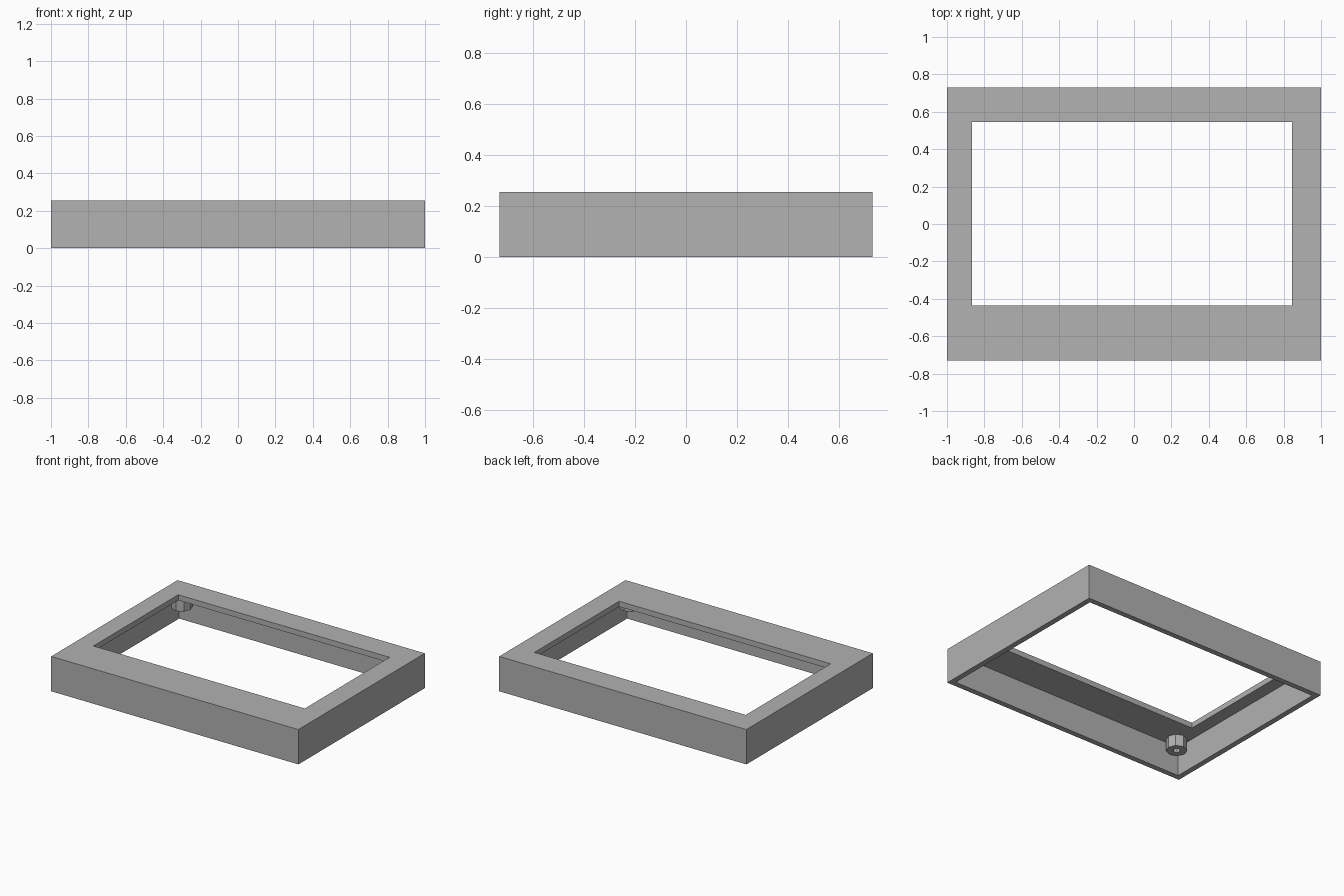
import bpy, bmesh, math

cube = bpy.data.objects.get("Cube")
if cube:
    bpy.data.objects.remove(cube)

grey = bpy.data.materials.new("plain_grey")
grey.use_nodes = True
COLOUR = (0.445, 0.445, 0.445, 1)
grey.diffuse_color = COLOUR
grey.node_tree.nodes["Principled BSDF"].inputs["Base Color"].default_value = COLOUR

HALF_X, HALF_Y, HEIGHT = 1.0, 0.73, 0.255
WALL = 0.04
CEILING = HEIGHT - WALL


def rect(x0, x1, y0, y1, z):
    return [(x0, y0, z), (x1, y0, z), (x1, y1, z), (x0, y1, z)]


def octagon(cx, cy, r, z):
    return [(cx + r * math.cos(i * math.pi / 4), cy + r * math.sin(i * math.pi / 4), z)
            for i in range(8)]


def closed_ring(name, loops):
    """Skin a series of loops, joining the last one back to the first."""
    bm = bmesh.new()
    rows = [[bm.verts.new(p) for p in loop] for loop in loops]
    n = len(rows[0])
    for k, a in enumerate(rows):
        b = rows[(k + 1) % len(rows)]
        for i in range(n):
            j = (i + 1) % n
            bm.faces.new((a[i], a[j], b[j], b[i]))
    bmesh.ops.recalc_face_normals(bm, faces=bm.faces)
    mesh = bpy.data.meshes.new(name)
    bm.to_mesh(mesh)
    bm.free()
    mesh.materials.append(grey)
    obj = bpy.data.objects.new(name, mesh)
    bpy.context.collection.objects.link(obj)
    return obj


# Hollow frame, open below, with an off-centre window in its top
outer = (-HALF_X, HALF_X, -HALF_Y, HALF_Y)
inner = (-HALF_X + WALL, HALF_X - WALL, -HALF_Y + WALL, HALF_Y - WALL)
window = (-0.865, 0.845, -0.435, 0.545)
closed_ring("frame", [
    rect(*outer, 0), rect(*outer, HEIGHT),
    rect(*window, HEIGHT), rect(*window, CEILING),
    rect(*inner, CEILING), rect(*inner, 0),
])

# Hollow screw posts hanging from the ceiling in the four corners
for side, sx in (("right", -1), ("left", 1)):
    for end, sy in (("front", -1), ("back", 1)):
        cx, cy = sx * 0.885, sy * 0.616
        closed_ring(f"{end}_{side}_screw_post", [
            octagon(cx, cy, 0.07, CEILING), octagon(cx, cy, 0.07, 0.13),
            octagon(cx, cy, 0.025, 0.13), octagon(cx, cy, 0.025, CEILING),
        ])
